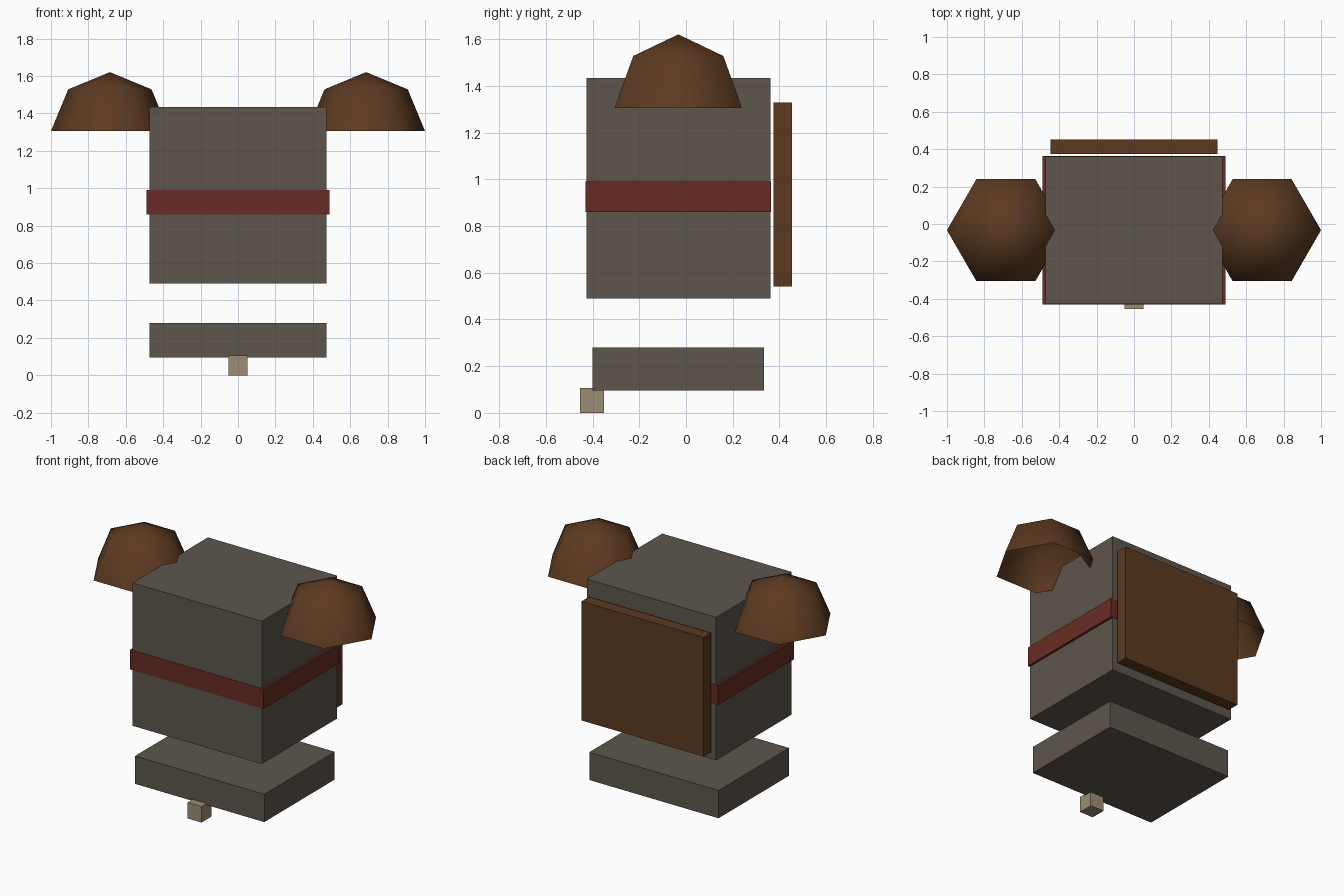
import bpy, bmesh, math

if "Cube" in bpy.data.objects:
    bpy.data.objects.remove(bpy.data.objects["Cube"])


def material(name, hexcode):
    """Flat material from an sRGB hex colour, stored as linear values."""
    def lin(c):
        c /= 255
        return c / 12.92 if c <= 0.04045 else ((c + 0.055) / 1.055) ** 2.4
    m = bpy.data.materials.new(name)
    m.diffuse_color = [lin(int(hexcode[i:i + 2], 16)) for i in (0, 2, 4)] + [1]
    m.use_nodes = True
    m.node_tree.nodes["Principled BSDF"].inputs["Base Color"].default_value = m.diffuse_color
    return m


GREY = material("grey_brown_cloth", "5d564d")
RED = material("dark_red", "682b23")
BROWN = material("brown_leather", "5c3a21")
TAN = material("tan_bone", "9b8d74")

CY = -0.033  # depth centre shared by the body parts


def finish(name, bm, mat):
    me = bpy.data.meshes.new(name)
    bm.to_mesh(me)
    bm.free()
    me.materials.append(mat)
    ob = bpy.data.objects.new(name, me)
    bpy.context.collection.objects.link(ob)
    return ob


def box(name, half_x, y0, y1, z0, z1, mat):
    """Box centred on x = 0 between the given y and z limits."""
    bm = bmesh.new()
    bmesh.ops.create_cube(bm, size=1)
    for v in bm.verts:
        v.co.x *= 2 * half_x
        v.co.y = y1 if v.co.y > 0 else y0
        v.co.z = z1 if v.co.z > 0 else z0
    return finish(name, bm, mat)


def dome(name, x, y, z, radius, mat):
    """Open six-sided half sphere with smooth shading."""
    bm = bmesh.new()
    bmesh.ops.create_uvsphere(bm, u_segments=6, v_segments=4, radius=radius)
    bmesh.ops.delete(bm, geom=[v for v in bm.verts if v.co.z < -0.01],
                     context='VERTS')
    # put a corner of the hexagon on the x axis
    base = max((v for v in bm.verts if abs(v.co.z) < 0.01), key=lambda v: v.co.x)
    turn = -math.atan2(base.co.y, base.co.x)
    c, s = math.cos(turn), math.sin(turn)
    for v in bm.verts:
        px, py, pz = v.co
        v.co = (x + px * c - py * s, y + px * s + py * c, z + pz)
    for f in bm.faces:
        f.smooth = True
    return finish(name, bm, mat)


# Body blocks
box("torso", 0.473, CY - 0.394, CY + 0.394, 0.49, 1.435, GREY)
box("hip_block", 0.473, CY - 0.368, CY + 0.368, 0.096, 0.28, GREY)

# Band around the torso and the small hanging charm
box("waist_band", 0.489, CY - 0.397, CY + 0.397, 0.86, 0.99, RED)
box("charm", 0.051, -0.454, -0.352, 0.0, 0.106, TAN)

# Panel behind the back
box("back_panel", 0.447, 0.375, 0.453, 0.542, 1.33, BROWN)

# Shoulder caps
for side, sx in (("left", -1), ("right", 1)):
    dome(side + "_shoulder_cap", sx * 0.685, CY, 1.306, 0.315, BROWN)
